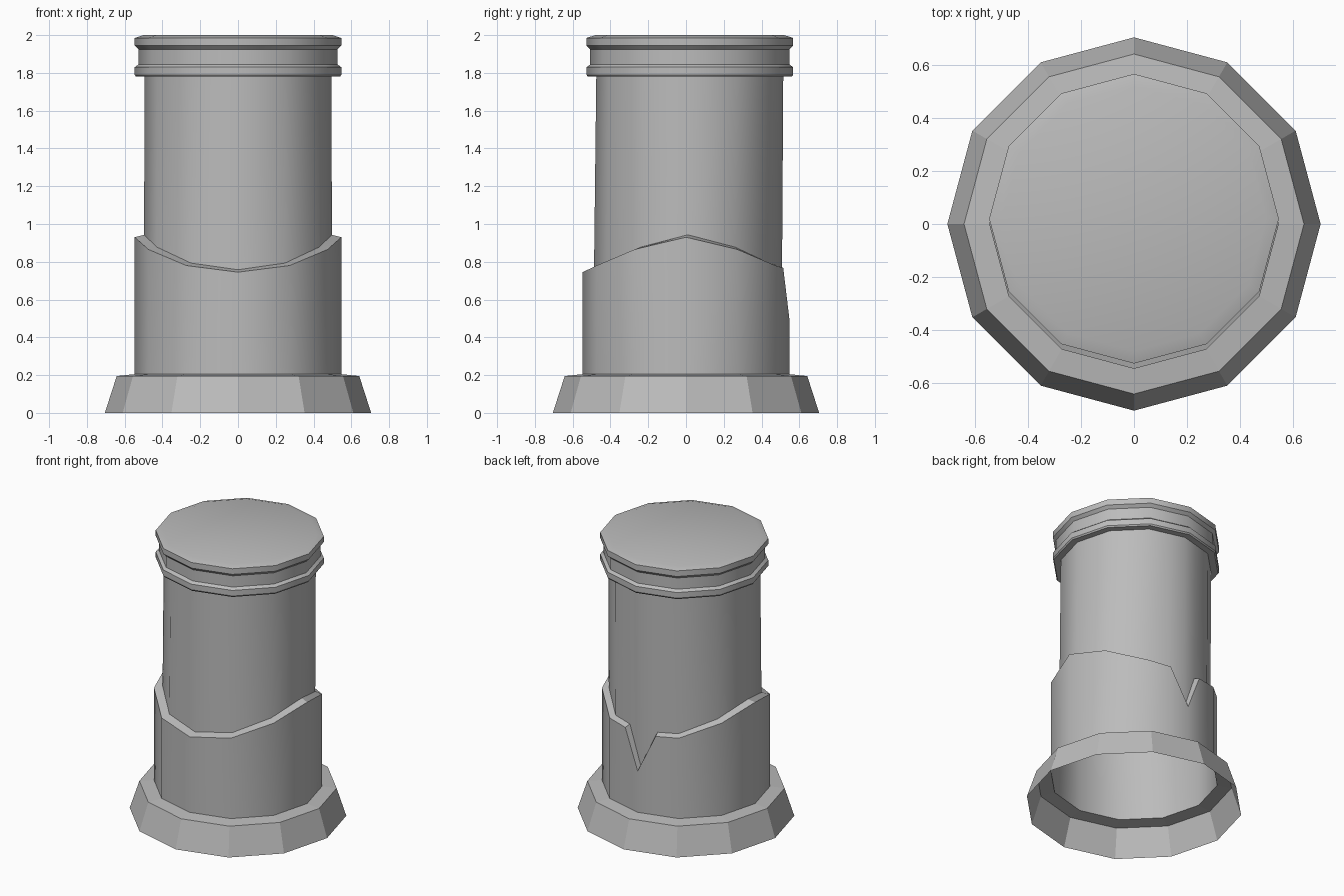
import bpy, bmesh, math

if "Cube" in bpy.data.objects:
    bpy.data.objects.remove(bpy.data.objects["Cube"])

SIDES = 12
LEAN = 0.02          # the shaft drifts back by this much at its top
NOTCH = 0.44         # notch half width, as a share of one side

stone = bpy.data.materials.new("grey stone")
stone.use_nodes = True
stone.diffuse_color = (0.5, 0.5, 0.5, 1)
stone.node_tree.nodes["Principled BSDF"].inputs["Base Color"].default_value = (0.5, 0.5, 0.5, 1)


def polygon():
    """Unit polygon, starting at the back corner."""
    step = math.tau / SIDES
    return [(math.sin(i * step), math.cos(i * step)) for i in range(SIDES)]


def skin(name, rings, smooth, capped=False):
    """Bridge rings of points into an open shell, with an optional lid."""
    bm = bmesh.new()
    loops = [[bm.verts.new(p) for p in ring] for ring in rings]
    for low, high in zip(loops, loops[1:]):
        for i in range(len(low)):
            j = (i + 1) % len(low)
            bm.faces.new((low[j], low[i], high[i], high[j]))
    if capped:
        bm.faces.new(list(reversed(loops[-1])))
    bm.normal_update()
    mesh = bpy.data.meshes.new(name)
    bm.to_mesh(mesh)
    bm.free()
    mesh.materials.append(stone)
    obj = bpy.data.objects.new(name, mesh)
    bpy.context.collection.objects.link(obj)
    if smooth:
        bpy.ops.object.select_all(action='DESELECT')
        obj.select_set(True)
        bpy.context.view_layer.objects.active = obj
        bpy.ops.object.shade_smooth_by_angle(angle=math.radians(32))
    return obj


def lathe(name, profile, shift, smooth, capped=False):
    rings = [[(r * x, r * y + shift, z) for x, y in polygon()] for r, z in profile]
    return skin(name, rings, smooth, capped)


# Flared plinth, open underneath
lathe("plinth", [(0.705, 0), (0.642, 0.195), (0.547, 0.205)], 0, False)

# Outline with two extra corners beside the back corner for the notch
corners = polygon()
back, side = corners[0], corners[1]
nx = side[0] * NOTCH
ny = back[1] + (side[1] - back[1]) * NOTCH
outline = [back, (nx, ny)] + corners[1:] + [(-nx, ny)]


def rim_height(x, y):
    """Collar edge: high at the sides, dipping at front and back."""
    if (x, y) == back:
        return 0.5
    levels = (0.93, 0.865, 0.78, 0.745)
    t = math.degrees(math.asin(min(1, abs(y)))) / 30
    k = min(int(t + 1e-6), 2)
    return levels[k] + (levels[k + 1] - levels[k]) * (t - k)


def wall(radius, height, shift=0):
    return [(radius * x, radius * y + shift, height(x, y)) for x, y in outline]


# Broken collar and the shaft rising from it
skin("collar_and_shaft", [
    wall(0.547, lambda x, y: 0.205),
    wall(0.547, rim_height),
    wall(0.497, lambda x, y: rim_height(x, y) + 0.013, 0.01),
    wall(0.495, lambda x, y: 1.78, LEAN),
], True)

# Capital: two chamfered bands around a neck
lathe("capital", [
    (0.495, 1.78), (0.54, 1.78), (0.547, 1.79), (0.547, 1.83), (0.527, 1.845),
    (0.527, 1.925), (0.547, 1.945), (0.547, 1.985), (0.5, 2.0),
], LEAN, True, capped=True)
